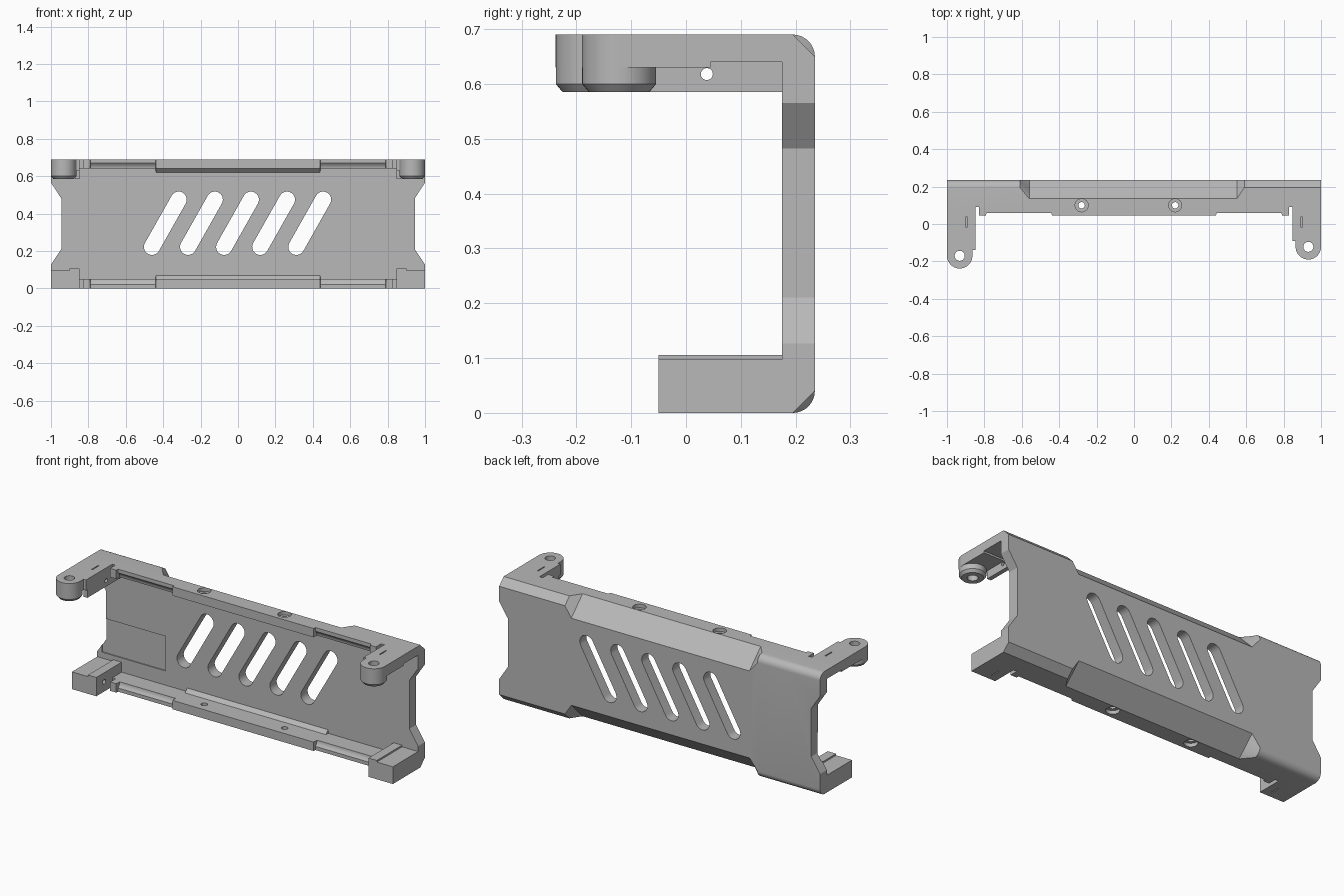
import bpy, bmesh, math

cube = bpy.data.objects.get("Cube")
if cube:
    bpy.data.objects.remove(cube, do_unlink=True)

grey = bpy.data.materials.new("plain grey")
grey.use_nodes = True
colour = (0.48, 0.48, 0.48, 1)
grey.diffuse_color = colour
grey.node_tree.nodes["Principled BSDF"].inputs["Base Color"].default_value = colour

H, BACK, INNER = 0.69, 0.235, 0.175   # height, rear face, inner face of the wall


def finish(bm, name):
    bmesh.ops.remove_doubles(bm, verts=bm.verts, dist=0.00005)
    bmesh.ops.dissolve_degenerate(bm, edges=bm.edges, dist=0.00005)
    bmesh.ops.recalc_face_normals(bm, faces=bm.faces)
    mesh = bpy.data.meshes.new(name)
    bm.to_mesh(mesh)
    bm.free()
    mesh.materials.append(grey)
    ob = bpy.data.objects.new(name, mesh)
    bpy.context.collection.objects.link(ob)
    return ob


def loft(bm, rings):
    rows = [[bm.verts.new(p) for p in ring] for ring in rings]
    n = len(rows[0])
    for a, b in zip(rows, rows[1:]):
        for i in range(n):
            bm.faces.new((a[i], a[(i + 1) % n], b[(i + 1) % n], b[i]))
    bm.faces.new(rows[0])
    bm.faces.new(rows[-1][::-1])


def prism(bm, pts, axis, lo, hi):
    place = {"x": lambda h, a, b: (h, a, b),
             "y": lambda h, a, b: (a, h, b),
             "z": lambda h, a, b: (a, b, h)}[axis]
    loft(bm, [[place(h, a, b) for a, b in pts] for h in (lo, hi)])


def rect(a, b, c, d):
    return [(a, c), (b, c), (b, d), (a, d)]


def arc(cx, cy, r, start, end, n):
    angles = [math.radians(start + (end - start) * i / n) for i in range(n + 1)]
    return [(cx + r * math.cos(t), cy + r * math.sin(t)) for t in angles]


def circle(cx, cy, r, n=24):
    return arc(cx, cy, r, 0, 360, n)[:-1]


def active(ob):
    bpy.ops.object.select_all(action="DESELECT")
    ob.select_set(True)
    bpy.context.view_layer.objects.active = ob


def cut(ob, bm):
    cutter = finish(bm, "cutter")
    cutter.hide_render = True
    mod = ob.modifiers.new("cut", "BOOLEAN")
    mod.operation, mod.solver, mod.use_self = "DIFFERENCE", "EXACT", True
    mod.object = cutter
    active(ob)
    bpy.ops.object.modifier_apply(modifier=mod.name)
    bpy.data.objects.remove(cutter, do_unlink=True)


def smooth(ob):
    active(ob)
    bpy.ops.object.shade_smooth_by_angle(angle=math.radians(30))


def section(x, corner, rounded, fill, front, groove):
    """Closed C-shaped section: inner fillet, lip groove and rear corner."""
    t = H - 0.05
    half = [(INNER, t - fill), (INNER - fill, t)]
    if groove:
        half += [(max(y, front), z) for y, z in arc(0.04, t, 0.034, 0, 90, 6)]
    else:
        half += [(front, t)] * 7
    half.append((front, H))
    if rounded:
        half += arc(BACK - corner, H - corner, corner, 90, 0, 8)
    else:
        half += [(BACK - corner + corner * i / 8, H - corner * i / 8) for i in range(9)]
    pts = half + [(y, H - z) for y, z in reversed(half)]
    return [(x, y, z) for y, z in pts]


# Main C-shaped shell, lofted along its length
e = 0.001
stations = [
    (-1, 0.04, True, 0, 0.045, False), (-0.79 - e, 0.04, True, 0, 0.045, False),
    (-0.79 + e, 0.04, True, 0, 0.06, True), (-0.61, 0.04, True, 0, 0.06, True),
    (-0.56, 0.1, False, 0, 0.06, True), (-0.44 - e, 0.1, False, 0, 0.06, True),
    (-0.44 + e, 0.1, False, 0.02, 0.045, False), (0.44 - e, 0.1, False, 0.02, 0.045, False),
    (0.44 + e, 0.1, False, 0, 0.06, True), (0.55, 0.1, False, 0, 0.06, True),
    (0.59, 0.04, False, 0, 0.06, True), (0.79 - e, 0.04, False, 0, 0.06, True),
    (0.79 + e, 0.04, False, 0, 0.045, False), (1, 0.04, False, 0, 0.045, False)]
bm = bmesh.new()
loft(bm, [section(*s) for s in stations])
shell = finish(bm, "shell")

bm = bmesh.new()
# Slanted vent slots
lean = math.degrees(math.atan2(0.253, 0.143))
for i in range(5):
    x = -0.46 + 0.193 * i
    outline = arc(x + 0.143, 0.475, 0.043, lean - 90, lean + 90, 12)
    outline += arc(x, 0.222, 0.043, lean + 90, lean + 270, 12)
    prism(bm, outline, "y", 0.1, 0.3)
# Waisted ends and small notches beside the arms
for s in (-1, 1):
    waist = [(1.1, 0.127), (1, 0.127), (0.945, 0.21), (0.945, 0.482), (1, 0.565), (1.1, 0.565)]
    prism(bm, [(s * x, z) for x, z in waist], "y", 0.1, 0.3)
    for z in (0, H):
        prism(bm, rect(s * 0.828, s * 0.848, 0.03, 0.092), "z", z - 0.07, z + 0.07)
# Shallow recess on the inner wall
prism(bm, rect(-0.97, -0.575, 0.13, 0.325), "y", 0.165, INNER + 0.006)
# Countersunk screw holes through both flanges
for x in (-0.28, 0.22):
    for z in (0, H):
        prism(bm, circle(x, 0.1, 0.017), "z", z - 0.09, z + 0.09)
        prism(bm, circle(x, 0.1, 0.035), "z", z - 0.02, z + 0.02)
cut(shell, bm)
smooth(shell)

# Arms at both ends
for s, side, cy in ((1, "left", -0.122), (-1, "right", -0.17)):
    cx, r = s * 0.932, 0.068

    # Upper arm: plate with a rounded tip and a chamfered boss below it
    bm = bmesh.new()
    tip = arc(0.932, cy, r, 180, 360, 20)
    outline = tip + [(1, 0.045), (0.848, 0.045), (0.848, cy + 0.03), (0.864, cy + 0.03)]
    prism(bm, [(s * x, y) for x, y in outline], "z", 0.63, H)
    loft(bm, [[(x, y, z) for x, y in circle(cx, cy, q, 40)]
              for q, z in ((r - 0.013, 0.585), (r - 0.0005, 0.6), (r - 0.0005, 0.64))])
    arm = finish(bm, side + "_upper_arm")
    bm = bmesh.new()
    prism(bm, circle(cx, cy, 0.027), "z", 0.5, 0.8)
    prism(bm, rect(s * 0.893, s * 0.899, -0.02, 0.04), "z", 0.66, 0.72)
    cut(arm, bm)
    smooth(arm)

    # Inner stiffening wall under the upper arm
    bm = bmesh.new()
    prism(bm, [(cy + 0.04, 0.585), (INNER, 0.585), (INNER, 0.64), (0.045, 0.64),
               (0.045, 0.63), (cy + 0.04, 0.63)], "x", s * 0.848, s * 0.872)
    wall = finish(bm, side + "_arm_wall")
    bm = bmesh.new()
    prism(bm, circle(0.038, 0.618, 0.011, 16), "x", s * 0.8, s * 0.9)
    cut(wall, bm)
    smooth(wall)

    # Lower arm block
    bm = bmesh.new()
    prism(bm, [(-0.05, 0), (0.045, 0), (0.045, 0.05), (INNER, 0.05),
               (INNER, 0.097), (-0.05, 0.097)], "x", s * 0.848, s)
    block = finish(bm, side + "_lower_arm")
    bm = bmesh.new()
    prism(bm, circle(0.02, 0.055, 0.013, 16), "x", s * 0.8, s * 0.89)
    prism(bm, rect(s * 0.893, s * 0.899, -0.02, 0.035), "z", -0.03, 0.02)
    cut(block, bm)
    smooth(block)

    # Raised rib on the lower arm
    bm = bmesh.new()
    prism(bm, [(-0.05, 0.097), (INNER, 0.097), (INNER, 0.106), (-0.05, 0.106)],
          "x", s * 0.848, s * 0.9)
    finish(bm, side + "_lower_rib")
